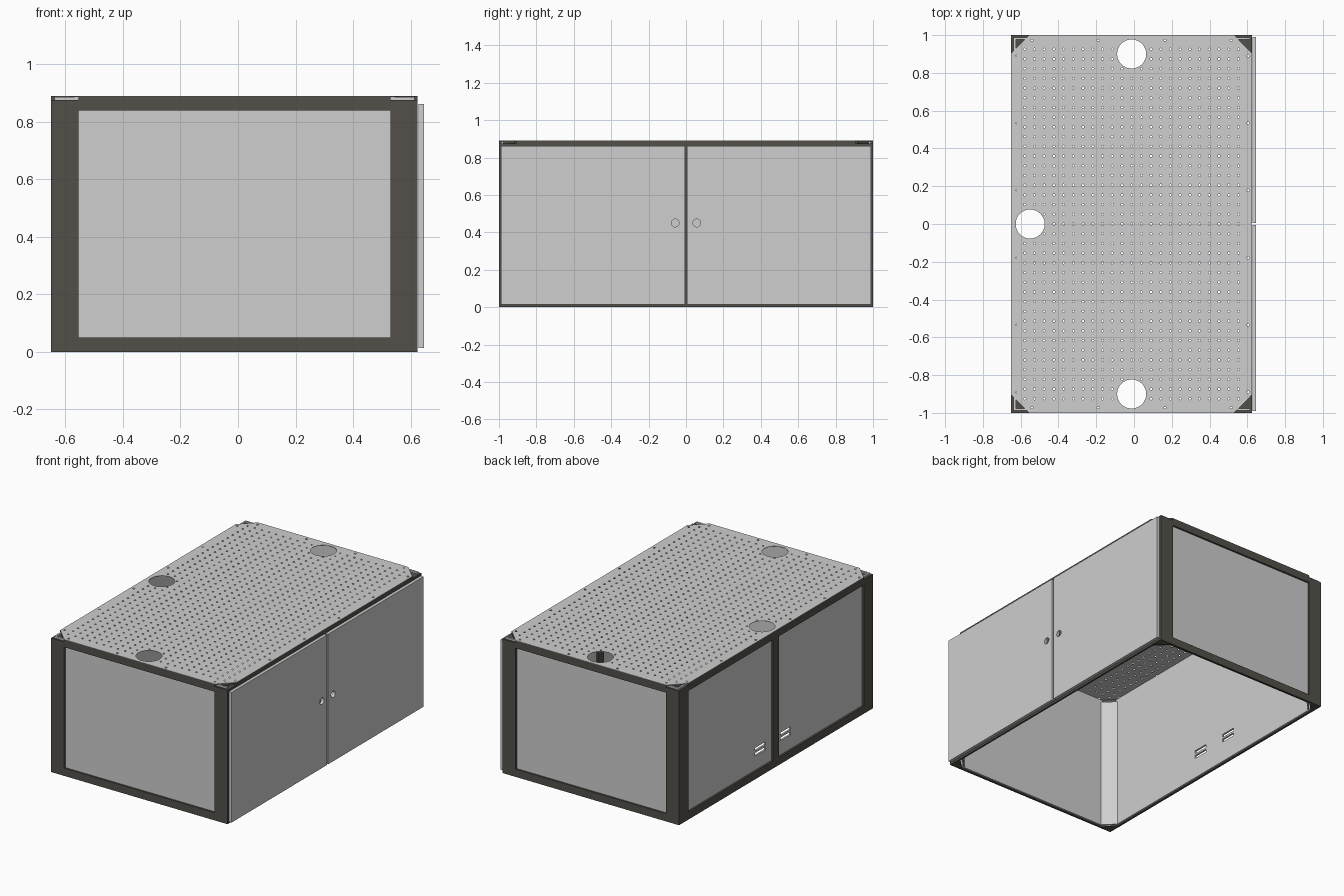
import bpy, bmesh
from math import sin, cos, pi, hypot

cube = bpy.data.objects.get("Cube")
if cube:
    bpy.data.objects.remove(cube, do_unlink=True)


def material(name, color):
    m = bpy.data.materials.new(name)
    m.use_nodes = True
    m.diffuse_color = (*color, 1)
    m.node_tree.nodes["Principled BSDF"].inputs["Base Color"].default_value = (*color, 1)
    return m


GRAY = material("light gray panel", (0.62, 0.62, 0.62))
DARK = material("dark brown frame", (0.088, 0.081, 0.067))

# Main sizes
X0, X1, Y1 = -0.65, 0.625, 1.0
XC = (X0 + X1) / 2
TOP = 0.89
SHEET = 0.002          # top sheet thickness
T = 0.012              # frame thickness
POST, RAIL = 0.095, 0.05
LEDGE = 0.875          # height of the corner caps
RIM = TOP - SHEET


def rect(u0, v0, u1, v1):
    return [(u0, v0), (u1, v0), (u1, v1), (u0, v1)]


def circle(u, v, r, n):
    return [(u + r * cos(2 * pi * i / n), v + r * sin(2 * pi * i / n)) for i in range(n)]


def notched(u0, u1, cut):
    """Frame outline with its two upper corners stepped down to the caps."""
    return [(u0, 0), (u1, 0), (u1, LEDGE), (u1 - cut, LEDGE), (u1 - cut, RIM),
            (u0 + cut, RIM), (u0 + cut, LEDGE), (u0, LEDGE)]


def plate(name, mat, axis, depth0, depth1, outline, holes=()):
    """Flat plate with holes, extruded along the given axis."""
    curve = bpy.data.curves.new(name, "CURVE")
    curve.dimensions = "2D"
    curve.fill_mode = "BOTH"
    curve.extrude = abs(depth1 - depth0) / 2
    for loop in [outline, *holes]:
        s = curve.splines.new("POLY")
        s.points.add(len(loop) - 1)
        for p, (u, v) in zip(s.points, loop):
            p.co = (u, v, 0, 1)
        s.use_cyclic_u = True
    helper = bpy.data.objects.new(name + " outline", curve)
    bpy.context.collection.objects.link(helper)
    graph = bpy.context.evaluated_depsgraph_get()
    mesh = bpy.data.meshes.new_from_object(helper.evaluated_get(graph))
    bpy.data.objects.remove(helper, do_unlink=True)
    bpy.data.curves.remove(curve)

    middle = (depth0 + depth1) / 2
    bm = bmesh.new()
    bm.from_mesh(mesh)
    for v in bm.verts:
        a, b, d = v.co.x, v.co.y, v.co.z + middle
        v.co = {"x": (d, a, b), "y": (a, d, b), "z": (a, b, d)}[axis]
    bmesh.ops.remove_doubles(bm, verts=bm.verts, dist=0.0002)
    bmesh.ops.recalc_face_normals(bm, faces=bm.faces)
    for f in bm.faces:
        f.smooth = False
        f.material_index = 0
    bm.to_mesh(mesh)
    bm.free()
    mesh.name = name
    mesh.materials.clear()
    mesh.materials.append(mat)
    obj = bpy.data.objects.new(name, mesh)
    bpy.context.collection.objects.link(obj)
    return obj


# End frames and end panels
for name, s in (("front", -1), ("back", 1)):
    plate(name + "_frame", DARK, "y", s * Y1, s * (Y1 - T), notched(X0, X1, POST),
          [rect(X0 + POST, RAIL, X1 - POST, TOP - RAIL)])
    plate(name + "_panel", GRAY, "y", s * (Y1 - T), s * (Y1 - 2 * T),
          rect(X0 + T, 0.006, X1 - T, RIM - 0.002))

# Long side frames, each with two openings and a centre post
YS = Y1 - T
openings = [rect(-Y1 + POST, RAIL, -0.03, TOP - RAIL), rect(0.03, RAIL, Y1 - POST, TOP - RAIL)]
for name, a, b in (("right_side_frame", X0, X0 + T), ("door_side_frame", X1, X1 - T)):
    plate(name, DARK, "x", a, b, notched(-YS, YS, POST - T), openings)

# Side panel with paired vent slots
slots = [rect(y, z, y + 0.105, z + 0.02) for y in (0.092, -0.166) for z in (0.142, 0.175)]
plate("right_side_panel", GRAY, "x", X0 + T, X0 + 2 * T,
      rect(-YS + T, 0.006, YS - T, RIM - 0.002), slots)

# Doors with finger holes
for name, s in (("front_door", -1), ("back_door", 1)):
    plate(name, GRAY, "x", X1 + 0.002, X1 + 0.022, rect(s * 0.006, 0.013, s * 0.99, 0.862),
          [circle(s * 0.058, 0.45, 0.021, 24)])

# Corner columns: diagonal wall, dark upper strip and triangular caps
for xname, x, sx in (("right", X0, -1), ("left", X1, 1)):
    for yname, sy in (("front", -1), ("back", 1)):
        y = sy * Y1
        name = yname + "_" + xname + "_corner"

        def diagonal(leg, thick):
            return [(x - sx * leg, y - sy * T), (x - sx * T, y - sy * leg),
                    (x - sx * T, y - sy * (leg + thick)), (x - sx * (leg + thick), y - sy * T)]

        plate(name + "_wall", GRAY, "z", 0.006, LEDGE - 0.006, diagonal(POST, 0.012))
        plate(name + "_rim", DARK, "z", LEDGE - 0.006, RIM, diagonal(POST - T, 0.012))
        triangle = [(x, y), (x - sx * POST, y), (x, y - sy * POST)]
        plate(name + "_top_cap", DARK, "z", LEDGE - 0.005, LEDGE, triangle)
        plate(name + "_bottom_cap", DARK, "z", 0, 0.006, triangle)

# Perforated top sheet with cable openings and fastener holes
outline = [(X0 + POST, -Y1), (X1 - POST, -Y1), (X1, -Y1 + POST), (X1, Y1 - POST),
           (X1 - POST, Y1), (X0 + POST, Y1), (X0, Y1 - POST), (X0, -Y1 + POST)]
ports = [(XC, 0.9), (XC, -0.9), (-0.55, 0)]
holes = [circle(px, py, 0.077, 32) for px, py in ports]
PITCH = 0.0514
for i in range(-11, 12):
    for j in range(-18, 19):
        u, v = XC + i * PITCH, j * PITCH
        if all(hypot(u - px, v - py) > 0.09 for px, py in ports):
            holes.append(circle(u, v, 0.006, 8))
for s in (-1, 1):
    holes += [circle(XC + s * 0.616, 0.356 * (k - 2.5), 0.007, 8) for k in range(6)]
    holes += [circle(XC + 0.352 * (k - 1.5), s * 0.975, 0.007, 8) for k in range(4)]
plate("perforated_top", GRAY, "z", RIM, TOP, outline, holes)
